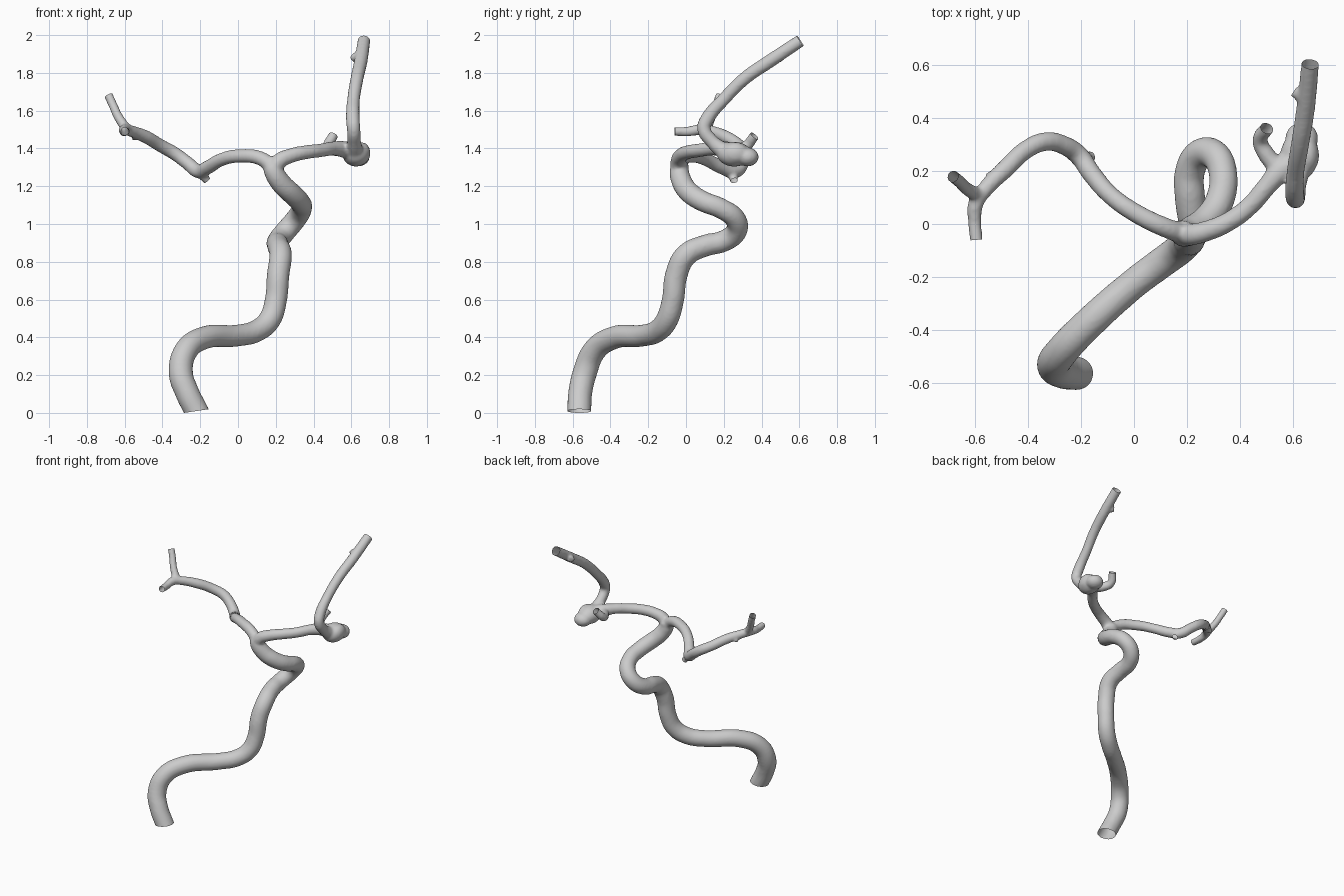
import bpy, bmesh
from mathutils import Vector

if "Cube" in bpy.data.objects:
    bpy.data.objects.remove(bpy.data.objects["Cube"])

# Each vessel: (x, y, z, radius) along its centre line
trunk = [(-.22, -.565, .015, .064), (-.268, -.56, .11, .064), (-.303, -.535, .22, .065), (-.275, -.485, .335, .063),
         (-.18, -.385, .402, .061), (0, -.225, .415, .058), (.1, -.15, .44, .059), (.168, -.1, .50, .06),
         (.2, -.07, .6, .059), (.213, -.05, .74, .06), (.226, 0, .84, .06), (.212, .1, .89, .058),
         (.212, .2, .915, .057), (.25, .265, .965, .057), (.305, .262, 1.03, .056), (.337, .19, 1.085, .054),
         (.325, .09, 1.125, .055), (.28, .02, 1.17, .056), (.225, -.02, 1.225, .055), (.187, -.035, 1.29, .052),
         (.18, -.025, 1.33, .042)]
left_branch = [(.19, -.035, 1.29, .042), (.135, -.02, 1.345, .038), (0, .045, 1.365, .036), (-.09, .11, 1.345, .035),
               (-.16, .19, 1.305, .037), (-.21, .26, 1.285, .038), (-.27, .30, 1.33, .036),
               (-.335, .312, 1.378, .036), (-.41, .28, 1.42, .035), (-.485, .21, 1.465, .035),
               (-.56, .135, 1.495, .031), (-.598, .08, 1.505, .03), (-.603, .01, 1.495, .026), (-.597, -.06, 1.495, .024)]
left_upper = [(-.585, .105, 1.50, .028), (-.635, .135, 1.575, .025), (-.66, .16, 1.63, .024), (-.685, .18, 1.685, .024)]
left_stub = [(-.205, .245, 1.285, .03), (-.18, .25, 1.255, .025), (-.163, .255, 1.235, .021)]
right_branch = [(.185, -.035, 1.28, .045), (.215, -.04, 1.335, .042), (.28, -.025, 1.367, .039), (.36, .01, 1.385, .037),
                (.44, .07, 1.395, .036), (.505, .145, 1.405, .037), (.56, .205, 1.4, .045), (.62, .24, 1.385, .045)]
right_upper = [(.62, .20, 1.39, .045), (.615, .14, 1.44, .036), (.612, .095, 1.51, .036), (.608, .115, 1.565, .037),
               (.612, .2, 1.665, .034), (.63, .31, 1.775, .035), (.65, .44, 1.865, .036), (.667, .605, 1.975, .034)]
right_stub = [(.555, .20, 1.4, .035), (.50, .265, 1.4, .033), (.477, .315, 1.415, .029), (.503, .362, 1.472, .027)]
side_bud = [(.645, .475, 1.89, .026), (.607, .505, 1.885, .024)]
left_bud = [(-.53, .165, 1.475, .024), (-.557, .19, 1.455, .013)]

work = bmesh.new()
cuts = []


def tube(pts, open_start=False, open_end=False):
    """Add a closed swept tube; open ends are lengthened and cut off later."""
    pts = [(Vector(p[:3]), p[3]) for p in pts]
    for use, end, nxt, at in ((open_start, 0, 1, 0), (open_end, -1, -2, len(pts))):
        if use:
            p, r = pts[end]
            d = (p - pts[nxt][0]).normalized()
            cuts.append((p, d, r))
            pts.insert(at if at == 0 else len(pts), (p + d * .035, r))
    cu = bpy.data.curves.new("path", 'CURVE')
    cu.dimensions = '3D'
    cu.bevel_depth = 1
    cu.bevel_resolution = 6
    cu.use_fill_caps = True
    cu.resolution_u = 8
    sp = cu.splines.new('BEZIER')
    sp.bezier_points.add(len(pts) - 1)
    for b, (p, r) in zip(sp.bezier_points, pts):
        b.co, b.radius = p, r
        b.handle_left_type = b.handle_right_type = 'AUTO'
    ob = bpy.data.objects.new("path", cu)
    bpy.context.collection.objects.link(ob)
    bpy.context.view_layer.update()
    me = bpy.data.meshes.new_from_object(ob.evaluated_get(bpy.context.evaluated_depsgraph_get()))
    work.from_mesh(me)
    bpy.data.objects.remove(ob)
    bpy.data.meshes.remove(me)


def bulge(loc, size):
    v = bmesh.ops.create_icosphere(work, subdivisions=4, radius=1)["verts"]
    bmesh.ops.scale(work, vec=size, verts=v)
    bmesh.ops.translate(work, vec=loc, verts=v)


tube(trunk, open_start=True)
tube(left_branch, open_end=True)
tube(left_upper, open_end=True)
tube(left_stub, open_end=True)
tube(right_branch)
tube(right_upper, open_end=True)
tube(right_stub, open_end=True)
tube(side_bud)
tube(left_bud)

# Sac-like swelling on the right branch
bulge((.625, .255, 1.375), (.072, .09, .066))
bulge((.635, .325, 1.36), (.062, .06, .05))
bulge((.655, .26, 1.38), (.046, .07, .058))

bmesh.ops.remove_doubles(work, verts=work.verts, dist=1e-5)
bmesh.ops.recalc_face_normals(work, faces=work.faces)
me = bpy.data.meshes.new("blood_vessel")
work.to_mesh(me)
work.free()
vessel = bpy.data.objects.new("blood_vessel", me)
bpy.context.collection.objects.link(vessel)

# Fuse all tubes into one skin with soft junctions
m = vessel.modifiers.new("fuse", 'REMESH')
m.mode = 'VOXEL'
m.voxel_size = .009
m = vessel.modifiers.new("soften", 'SMOOTH')
m.factor = .5
m.iterations = 6
bpy.context.view_layer.update()
skin = bpy.data.meshes.new_from_object(vessel.evaluated_get(bpy.context.evaluated_depsgraph_get()))
vessel.modifiers.clear()
vessel.data = skin

# Trim the vessel ends flat and leave them open
bm = bmesh.new()
bm.from_mesh(skin)
for p, d, r in cuts:
    if p.z < .1:
        d = Vector((.15, 0, -1)).normalized()
    near = [f for f in bm.faces if (f.calc_center_median() - p).length < 2.2 * r + .02
            and (f.calc_center_median() - p).dot(d) > -.02]
    geom = set(near)
    for f in near:
        geom.update(f.edges)
        geom.update(f.verts)
    bmesh.ops.bisect_plane(bm, geom=list(geom), plane_co=p, plane_no=d, dist=1e-5)
    gone = [f for f in bm.faces if (f.calc_center_median() - p).length < 2.2 * r + .03
            and (f.calc_center_median() - p).dot(d) > 1e-5]
    bmesh.ops.delete(bm, geom=gone, context='FACES')
low = min(v.co.z for v in bm.verts)
bmesh.ops.translate(bm, vec=(0, 0, -low), verts=bm.verts)
bm.to_mesh(skin)
bm.free()
for poly in skin.polygons:
    poly.use_smooth = True
